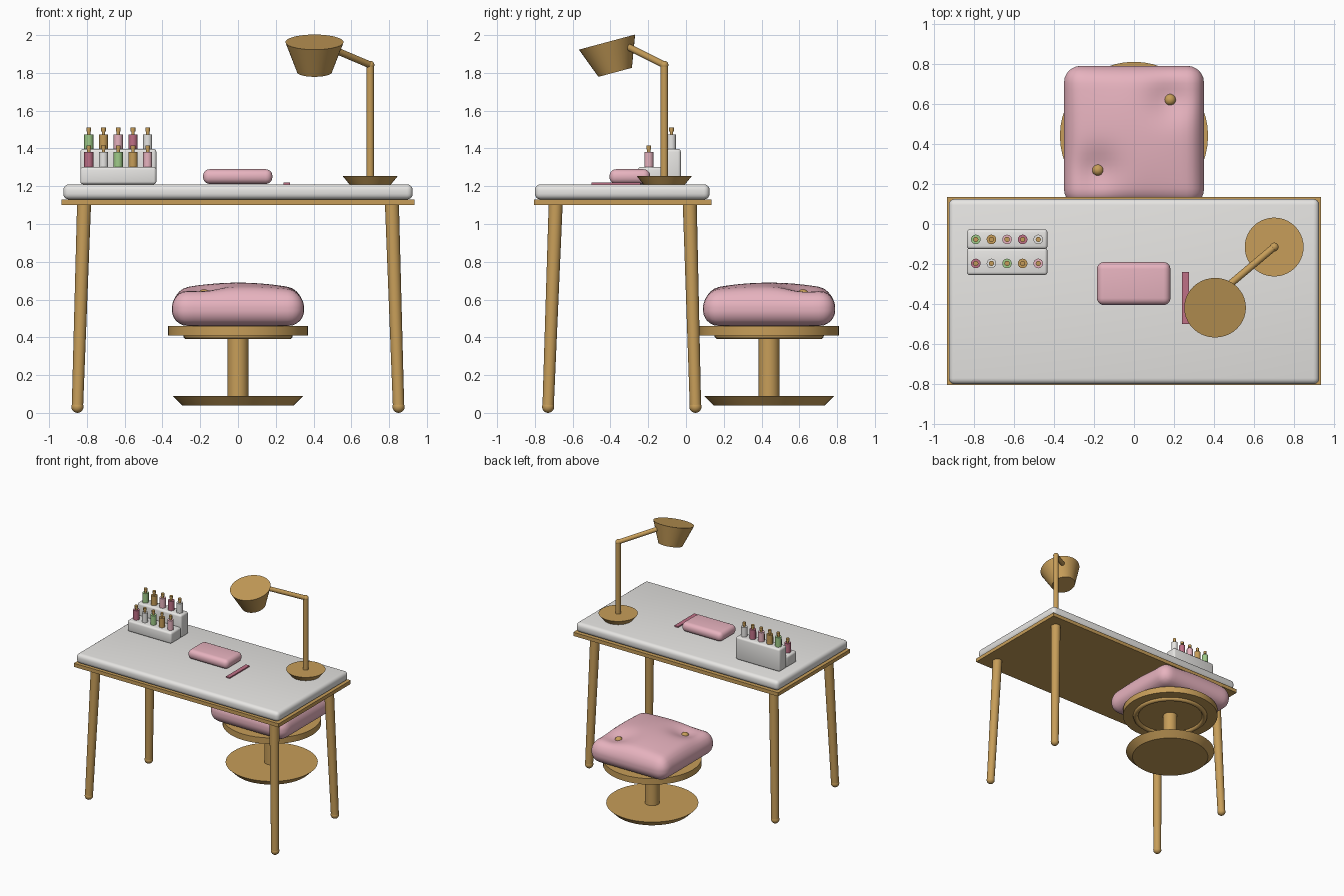
import bpy, bmesh, math
from mathutils import Vector

cube = bpy.data.objects.get("Cube")
if cube:
    bpy.data.objects.remove(cube, do_unlink=True)


def material(name, *rgb):
    m = bpy.data.materials.new(name)
    m.use_nodes = True
    m.diffuse_color = (*rgb, 1)
    m.node_tree.nodes["Principled BSDF"].inputs["Base Color"].default_value = (*rgb, 1)
    return m


gold = material("gold", 0.57, 0.34, 0.10)
white = material("white", 0.80, 0.79, 0.77)
pink = material("pink", 0.80, 0.45, 0.52)
rose = material("rose", 0.52, 0.16, 0.24)
green = material("green", 0.35, 0.60, 0.25)


def finish(name, bm, mat):
    """Turn a bmesh into a smooth shaded object."""
    mesh = bpy.data.meshes.new(name)
    bmesh.ops.recalc_face_normals(bm, faces=bm.faces)
    bm.to_mesh(mesh)
    bm.free()
    mesh.materials.append(mat)
    ob = bpy.data.objects.new(name, mesh)
    bpy.context.collection.objects.link(ob)
    bpy.ops.object.select_all(action="DESELECT")
    ob.select_set(True)
    bpy.context.view_layer.objects.active = ob
    bpy.ops.object.shade_smooth_by_angle(angle=math.radians(35))
    return ob


def box(name, mat, lo, hi, bevel=0.0, segments=4):
    lo, hi = Vector(lo), Vector(hi)
    bm = bmesh.new()
    bmesh.ops.create_cube(bm, size=1)
    for v in bm.verts:
        v.co = (lo + hi) / 2 + v.co * (hi - lo)
    if bevel:
        bmesh.ops.bevel(bm, geom=bm.edges[:], offset=bevel, segments=segments,
                        profile=0.5, affect="EDGES")
    return finish(name, bm, mat)


def rod(name, mat, start, end, r1, r2=None, sides=32):
    """Closed cylinder or cone between two points."""
    start, end = Vector(start), Vector(end)
    axis = end - start
    bm = bmesh.new()
    bmesh.ops.create_cone(bm, cap_ends=True, segments=sides, radius1=r1,
                          radius2=r1 if r2 is None else r2, depth=axis.length)
    turn = Vector((0, 0, 1)).rotation_difference(axis)
    for v in bm.verts:
        v.co = turn @ v.co + (start + end) / 2
    return finish(name, bm, mat)


def ball(name, mat, centre, r):
    bm = bmesh.new()
    bmesh.ops.create_uvsphere(bm, u_segments=20, v_segments=12, radius=r)
    bmesh.ops.translate(bm, verts=bm.verts, vec=centre)
    return finish(name, bm, mat)


# Table
box("table_top", white, (-0.925, -0.80, 1.13), (0.925, 0.125, 1.21), 0.03)
box("table_trim", gold, (-0.935, -0.805, 1.10), (0.935, 0.135, 1.13))
for side, sx in (("right", -1), ("left", 1)):
    for end, top_y, foot_y in (("front", -0.69, -0.73), ("back", 0.02, 0.05)):
        foot = (sx * 0.85, foot_y, 0.032)
        rod(f"{end}_{side}_leg", gold, foot, (sx * 0.815, top_y, 1.105), 0.03, 0.037)
        ball(f"{end}_{side}_foot", gold, foot, 0.032)

# Stool
SY = 0.44
rod("stool_base", gold, (0, SY, 0.04), (0, SY, 0.09), 0.295, 0.345, 48)
rod("stool_column", gold, (0, SY, 0.08), (0, SY, 0.42), 0.055)
rod("stool_plate", gold, (0, SY, 0.41), (0, SY, 0.46), 0.37, sides=48)
bpy.ops.mesh.primitive_torus_add(location=(0, SY, 0.41), major_radius=0.27, minor_radius=0.02,
                                 major_segments=48, minor_segments=12)
ring = bpy.context.object
ring.name = "stool_ring"
ring.data.materials.append(gold)
bpy.ops.object.shade_smooth()

# Tufted stool cushion: a rounded box, domed on top with a dimple under each button
BUTTONS = ((-0.18, 0.27), (0.18, 0.62))
bm = bmesh.new()
bmesh.ops.create_cube(bm, size=1)
bmesh.ops.subdivide_edges(bm, edges=bm.edges[:], cuts=23, use_grid_fill=True)
half, radius = Vector((0.35, 0.35, 0.09)), 0.085
for v in bm.verts:
    p = Vector([c * 2 * h for c, h in zip(v.co, half)])
    core = Vector([max(-(h - radius), min(h - radius, c)) for c, h in zip(p, half)])
    p = core + (p - core).normalized() * radius
    if p.z > 0:
        lift = 0.05 * max(0, 1 - (p.x / 0.35) ** 2) ** 0.7 * max(0, 1 - (p.y / 0.35) ** 2) ** 0.7
        for bx, by in BUTTONS:
            d2 = (p.x - bx) ** 2 + (p.y + SY - by) ** 2
            lift -= 0.04 * math.exp(-d2 / 0.011)
        p.z += lift * min(1, p.z / 0.08)
    v.co = p + Vector((0, SY, 0.55))
finish("stool_cushion", bm, pink)
for i, (bx, by) in enumerate(BUTTONS):
    ball(f"cushion_button_{i + 1}", gold, (bx, by, 0.625), 0.03)

# Hand rest and nail file
box("hand_rest", pink, (-0.185, -0.405, 1.212), (0.182, -0.19, 1.29), 0.035, 5)
box("nail_file", rose, (0.24, -0.50, 1.208), (0.275, -0.24, 1.219))

# Lamp
LX, LY = 0.70, -0.115
joint, arm_end = (LX, LY, 1.842), (0.48, -0.30, 1.935)
rod("lamp_base", gold, (LX, LY, 1.21), (LX, LY, 1.255), 0.11, 0.147, 40)
rod("lamp_pole", gold, (LX, LY, 1.25), joint, 0.02)
ball("lamp_joint", gold, joint, 0.022)
rod("lamp_arm", gold, joint, arm_end, 0.018)
ball("lamp_arm_tip", gold, arm_end, 0.018)
rod("lamp_shade", gold, (0.405, -0.375, 1.803), (0.405, -0.418, 1.963), 0.092, 0.154, 40)

# Stepped rack with two rows of bottles
box("rack_back_step", white, (-0.835, -0.125, 1.21), (-0.432, -0.027, 1.397), 0.015, 3)
box("rack_front_step", white, (-0.835, -0.255, 1.21), (-0.432, -0.12, 1.302), 0.015, 3)
rows = (("back", -0.077, 1.395, (green, gold, pink, rose, white)),
        ("front", -0.197, 1.30, (rose, white, green, gold, pink)))
for row, y, z, colours in rows:
    for i, colour in enumerate(colours):
        x = -0.79 + i * 0.078
        rod(f"{row}_bottle_{i + 1}", colour, (x, y, z), (x, y, z + 0.08), 0.024, sides=16)
        rod(f"{row}_bottle_neck_{i + 1}", gold, (x, y, z + 0.08), (x, y, z + 0.10), 0.009, sides=12)
        rod(f"{row}_bottle_cap_{i + 1}", gold, (x, y, z + 0.095), (x, y, z + 0.115), 0.013, sides=12)
